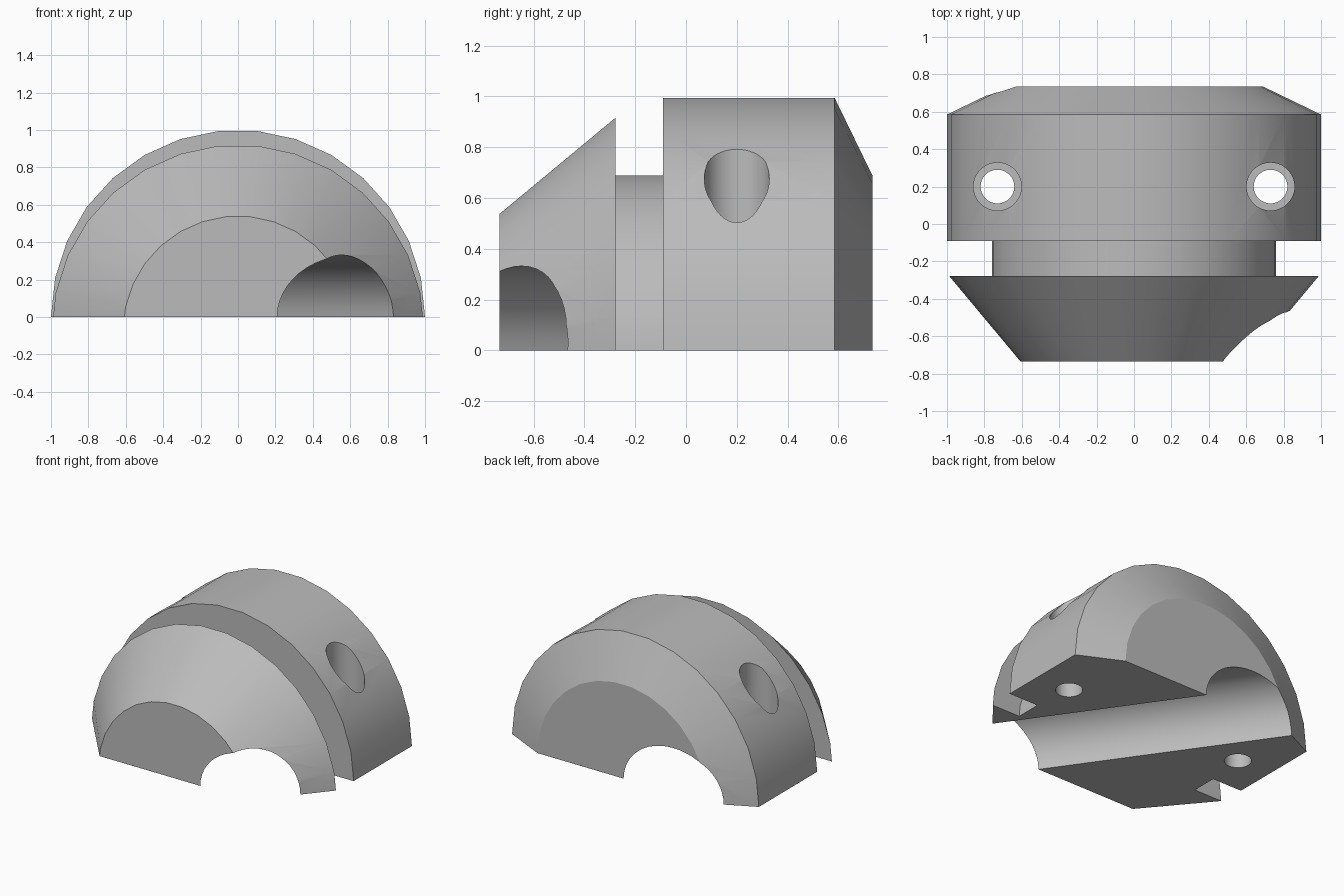
import bpy
import math
from mathutils import Matrix, Vector

cube = bpy.data.objects.get("Cube")
if cube:
    bpy.data.objects.remove(cube, do_unlink=True)

grey = bpy.data.materials.new("plain grey")
grey.use_nodes = True
grey.diffuse_color = (0.5, 0.5, 0.5, 1)
grey.node_tree.nodes["Principled BSDF"].inputs["Base Color"].default_value = (0.5, 0.5, 0.5, 1)


def lathe(name, profile, drop=0.0, sides=30):
    """Closed solid turned about the y axis; profile is a list of (y, radius)."""
    verts, faces = [], []
    for y, r in profile:
        for i in range(sides):
            a = math.tau * i / sides
            verts.append((r * math.cos(a), y, r * math.sin(a) - drop))
    for k in range(len(profile) - 1):
        for i in range(sides):
            j = (i + 1) % sides
            faces.append((k * sides + i, (k + 1) * sides + i,
                          (k + 1) * sides + j, k * sides + j))
    last = (len(profile) - 1) * sides
    faces.append(tuple(range(sides)))
    faces.append(tuple(last + i for i in reversed(range(sides))))
    mesh = bpy.data.meshes.new(name)
    mesh.from_pydata(verts, [], faces)
    mesh.materials.append(grey)
    obj = bpy.data.objects.new(name, mesh)
    bpy.context.collection.objects.link(obj)
    return obj


def combine(target, other, operation):
    """Apply a boolean with another solid, then discard that solid."""
    mod = target.modifiers.new("combine", 'BOOLEAN')
    mod.operation = operation
    mod.solver = 'EXACT'
    mod.object = other
    other.hide_render = True
    bpy.context.view_layer.objects.active = target
    bpy.ops.object.modifier_apply(modifier=mod.name)
    bpy.data.objects.remove(other, do_unlink=True)


def cut_cylinder(target, radius, depth, matrix):
    bpy.ops.mesh.primitive_cylinder_add(vertices=48, radius=radius, depth=depth)
    cutter = bpy.context.object
    cutter.data.materials.append(grey)
    cutter.data.transform(matrix)
    combine(target, cutter, 'DIFFERENCE')


# Half-round body with a chamfered back, a neck and a tapered front flange
body = lathe("half_round_clamp", [(-0.09, 1.0), (0.585, 1.0), (0.735, 0.69)])
neck = lathe("neck", [(-0.31, 0.768), (-0.03, 0.768)], drop=0.075)
flange = lathe("front_flange", [(-0.735, 0.615), (-0.278, 0.996)], drop=0.075)
combine(body, neck, 'UNION')
combine(body, flange, 'UNION')

# Flat underside
bpy.ops.mesh.primitive_cube_add(size=4, location=(0, 0, -2))
bpy.context.object.data.materials.append(grey)
combine(body, bpy.context.object, 'DIFFERENCE')

# Diagonal half-round channel along the underside
channel = (Matrix.Translation(Vector((0.1, 0, 0)))
           @ Matrix.Rotation(math.radians(35), 4, 'Z')
           @ Matrix.Rotation(math.radians(90), 4, 'X'))
cut_cylinder(body, 0.332, 4, channel)

# Counterbored screw holes
for side in (-1, 1):
    centre = Vector((0.73 * side, 0.2, 0))
    cut_cylinder(body, 0.09, 3, Matrix.Translation(centre))
    cut_cylinder(body, 0.128, 1, Matrix.Translation(centre + Vector((0, 0, 0.75))))

bpy.ops.object.select_all(action='DESELECT')
body.select_set(True)
bpy.context.view_layer.objects.active = body
bpy.ops.object.shade_smooth_by_angle(angle=math.radians(25))
